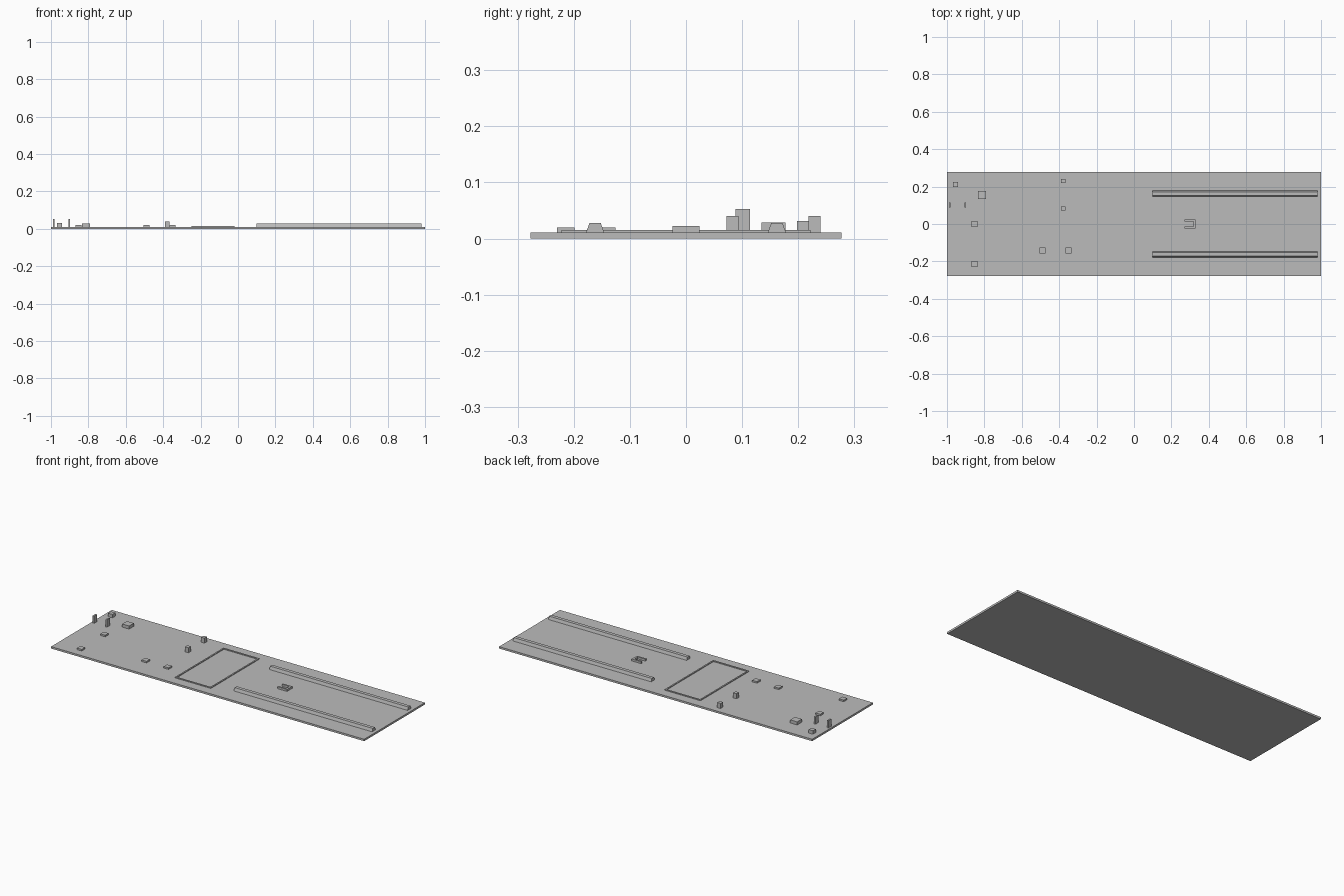
import bpy
import bmesh

old = bpy.data.objects.get("Cube")
if old:
    bpy.data.objects.remove(old, do_unlink=True)

# One flat grey for the whole model
grey = bpy.data.materials.new("plain_grey")
grey.use_nodes = True
colour = (0.5, 0.5, 0.5, 1)
grey.diffuse_color = colour
grey.node_tree.nodes["Principled BSDF"].inputs["Base Color"].default_value = colour

HALF_Y = 0.277
DECK = 0.011


def prism(name, outline, place, depth):
    """Extrude a closed outline along depth; place turns (u, v) into a point."""
    bm = bmesh.new()
    face = bm.faces.new([bm.verts.new(place(u, v)) for u, v in outline])
    moved = bmesh.ops.extrude_face_region(bm, geom=[face])["geom"]
    bmesh.ops.translate(bm, vec=depth, verts=[v for v in moved if isinstance(v, bmesh.types.BMVert)])
    bmesh.ops.recalc_face_normals(bm, faces=bm.faces)
    mesh = bpy.data.meshes.new(name)
    bm.to_mesh(mesh)
    bm.free()
    mesh.materials.append(grey)
    obj = bpy.data.objects.new(name, mesh)
    bpy.context.collection.objects.link(obj)
    return obj


def block(name, x, y, sx, sy, top, bottom=DECK):
    """Upright box centred on x, y."""
    a, b = sx / 2, sy / 2
    outline = [(x - a, y - b), (x + a, y - b), (x + a, y + b), (x - a, y + b)]
    return prism(name, outline, lambda u, v: (u, v, bottom), (0, 0, top - bottom))


# Flat deck
block("deck", 0, 0, 2, 2 * HALF_Y, DECK, 0)

# Pair of long rails with sloping sides
for side, label in ((-1, "right"), (1, "left")):
    section = [(-0.016, DECK), (0.016, DECK), (0.010, 0.028), (-0.010, 0.028)]
    prism(label + "_rail", section,
          lambda u, v: (0.098, side * 0.162 + u, v), (0.883, 0, 0))

# Low rectangular frame around the hatch
X0, X1, FY, T, FRAME_TOP = -0.248, -0.018, 0.222, 0.008, 0.0155
for side, label in ((-1, "front"), (1, "back")):
    block("frame_" + label, (X0 + X1) / 2, side * (FY - T / 2), X1 - X0, T, FRAME_TOP)
for x, label in ((X0 + T / 2, "right"), (X1 - T / 2, "left")):
    block("frame_" + label, x, 0, T, 2 * (FY - T), FRAME_TOP)

# Small U-shaped bracket between the rails, open towards the hatch
bracket = [(0.27, -0.024), (0.33, -0.024), (0.33, 0.024), (0.27, 0.024),
           (0.27, 0.014), (0.318, 0.014), (0.318, -0.014), (0.27, -0.014)]
prism("bracket", bracket, lambda u, v: (u, v, DECK), (0, 0, 0.0115))

# Low pads
for i, (x, y) in enumerate([(-0.853, 0), (-0.853, -0.214), (-0.49, -0.141), (-0.35, -0.141)]):
    block(f"low_pad_{i + 1}", x, y, 0.031, 0.031, 0.02)

# Upright posts
for y, label in ((0.083, "front"), (0.229, "back")):
    block(label + "_post", -0.378, y, 0.022, 0.022, 0.04)

# Pair of thin tall plates
for x, label in ((-0.985, "outer"), (-0.903, "inner")):
    block(label + "_tall_plate", x, 0.101, 0.009, 0.026, 0.053)

# Larger boxes near the right end
block("wide_box", -0.812, 0.156, 0.044, 0.043, 0.029)
block("corner_box", -0.954, 0.211, 0.027, 0.026, 0.031)
